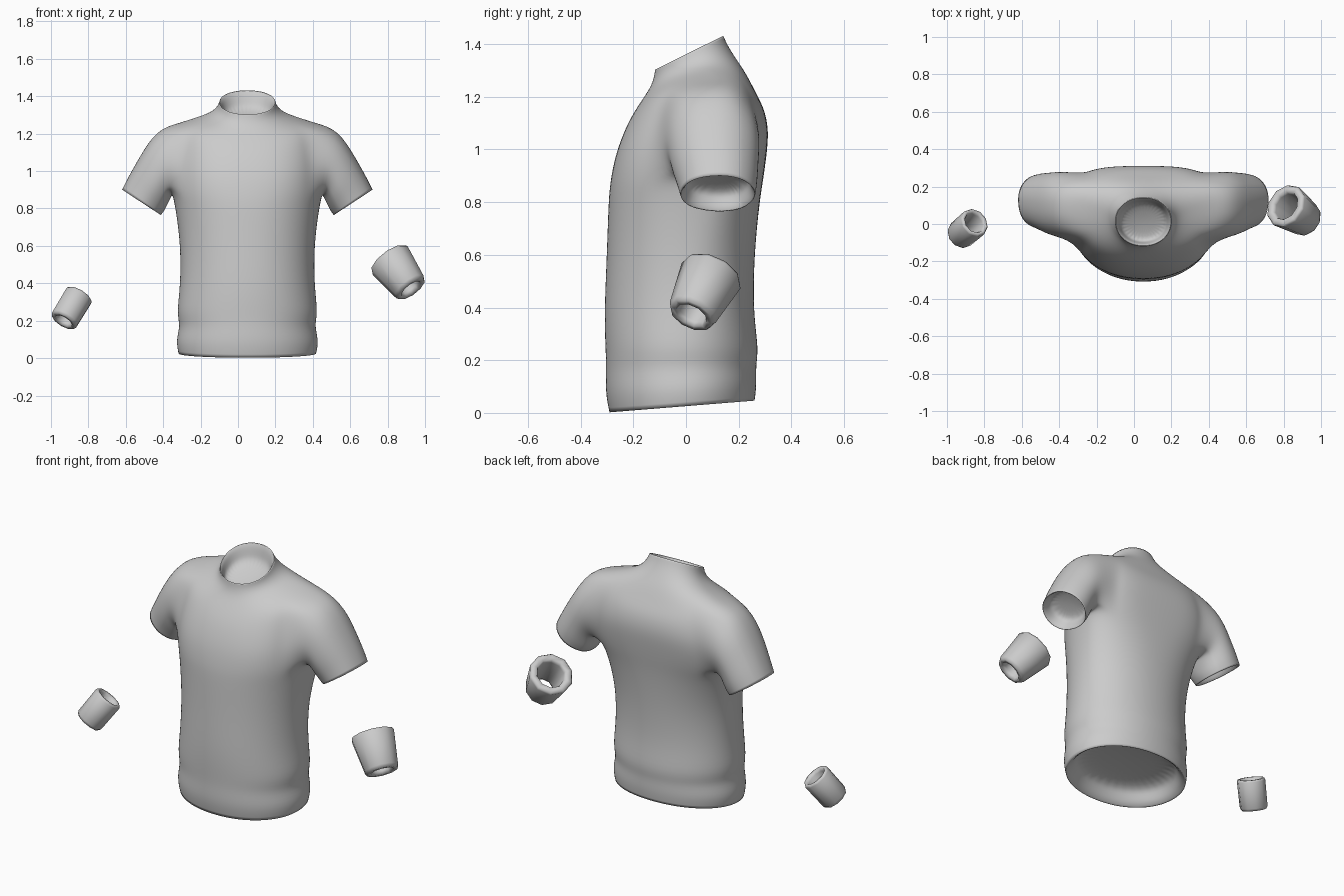
import bpy, bmesh
from math import pi, sin, cos, atan2, exp, radians
from mathutils import Vector

if "Cube" in bpy.data.objects:
    bpy.data.objects.remove(bpy.data.objects["Cube"])

CX = 0.05          # shirt centre line
N = 32             # columns around the torso


def finish(bm, name):
    bmesh.ops.recalc_face_normals(bm, faces=bm.faces[:])
    for f in bm.faces:
        f.smooth = True
    me = bpy.data.meshes.new(name)
    bm.to_mesh(me)
    bm.free()
    ob = bpy.data.objects.new(name, me)
    bpy.context.collection.objects.link(ob)
    return ob


def spow(c, e):
    return (1 if c >= 0 else -1) * abs(c) ** e


def skin(bm, a, b, skip=()):
    n = len(a)
    for i in range(n):
        if i not in skip:
            j = (i + 1) % n
            bm.faces.new((a[i], a[j], b[j], b[i]))


def recess(bm, layer, lip, inward, depth, sharp):
    """Turn an opening inwards, close it at depth and crease its lip."""
    mid = sum((v.co for v in lip), Vector()) / len(lip)
    prev = lip
    for scale, d in ((.92, .15), (.86, .5), (.76, 1)):
        ring = [bm.verts.new(mid + (v.co - mid) * scale + Vector(inward) * depth * d)
                for v in lip]
        skin(bm, prev, ring)
        prev = ring
    bm.faces.new(prev)
    for i, v in enumerate(lip):
        bm.edges.get((v, lip[(i + 1) % len(lip)]))[layer] = sharp


# Torso rings: half width, front y, back y, side y, front z, back z
TORSO = [
    (.37, -.292, .262, -.01, .0, .045),      # hem lip
    (.384, -.308, .27, -.01, .08, .11),
    (.36, -.304, .266, -.01, .17, .18),
    (.38, -.307, .278, -.01, .24, .24),
    (.36, -.312, .256, 0, .38, .38),
    (.358, -.302, .26, .01, .6, .6),
    (.385, -.296, .28, .05, .8, .8),
    (.402, -.29, .293, .08, .87, .88),       # armhole bottom
    (.402, -.274, .307, .1, .96, .98),
    (.4, -.248, .315, .11, 1.04, 1.07),
    (.39, -.217, .3, .115, 1.11, 1.15),
    (.37, -.18, .268, .11, 1.17, 1.21),      # armhole top
    (.26, -.142, .228, .09, 1.225, 1.29),
    (.188, -.128, .19, .05, 1.255, 1.345),
    (.158, -.121, .158, .03, 1.28, 1.395),
    (.15, -.118, .142, .015, 1.303, 1.433),  # neck lip
]
ARM_LO, ARM_HI = 7, 11
K0, K1 = -3, 4     # armhole columns, front to back

# Sleeve rings: top x, z, bottom x, z, centre y, half depth
SLEEVE = [
    (.485, 1.226, .405, .86, .105, .182),
    (.579, 1.075, .425, .82, .11, .17),
    (.64, .965, .44, .787, .12, .156),
    (.672, .9, .46, .762, .122, .146),
]

bm = bmesh.new()
cl = bm.edges.layers.float.new("crease_edge")

# Torso
rings = []
for a, yf, yb, cy, zf, zb in TORSO:
    lift = .06 * exp(-((zb - 1.21) / .08) ** 2)     # raises the shoulders
    chest = exp(-((zb - 1.02) / .2) ** 2)           # boxier at the chest
    ring = []
    for i in range(N):
        c, s = cos(2 * pi * i / N), sin(2 * pi * i / N)
        e = 2 / (2.1 + (1.1 if s > 0 else .4) * chest)
        y = cy + spow(s, e) * ((yb - cy) if s > 0 else (cy - yf))
        z = zf + (zb - zf) * (y - yf) / (yb - yf) + lift * c * c
        ring.append(bm.verts.new((CX + a * spow(c, e), y, z)))
    rings.append(ring)
holes = {k % N for k in range(K0, K1)} | {N // 2 - k - 1 for k in range(K0, K1)}
for r in range(len(rings) - 1):
    skin(bm, rings[r], rings[r + 1], holes if ARM_LO <= r < ARM_HI else ())
recess(bm, cl, rings[0], (0, 0, 1), .11, .7)
recess(bm, cl, rings[-1], (0, 0, -1), .1, .8)

# Sleeves grown out of the armholes
for side in (1, -1):
    path = [(ARM_LO, k) for k in range(K0, K1)]
    path += [(r, K1) for r in range(ARM_LO, ARM_HI)]
    path += [(ARM_HI, k) for k in range(K1, K0, -1)]
    path += [(r, K0) for r in range(ARM_HI, ARM_LO, -1)]
    prev = [rings[r][(k if side > 0 else N // 2 - k) % N] for r, k in path]
    angles = [atan2((v.co.z - 1.05) / .19, (v.co.y - .095) / .175) for v in prev]
    for tx, tz, bx, bz, cy, ry in SLEEVE:
        ring = []
        for t in angles:
            h = .5 + .5 * sin(t)
            ring.append(bm.verts.new((CX + side * (bx + (tx - bx) * h),
                                      cy + ry * cos(t), bz + (tz - bz) * h)))
        skin(bm, prev, ring)
        prev = ring
    recess(bm, cl, prev, (-.54 * side, 0, .84), .08, .7)

shirt = finish(bm, "shirt")
sub = shirt.modifiers.new("Subdivision", 'SUBSURF')
sub.levels = sub.render_levels = 2


# Loose wrist cuffs: hollow tapered tubes between two end points
def cuff(name, top, bottom, r_top, r_bot, in_top, in_bot, sides=10):
    bm = bmesh.new()
    top, bottom = Vector(top), Vector(bottom)
    q = (bottom - top).to_track_quat('Z', 'Y')
    profile = [(0, r_top * .94), (.06, r_top), (.92, r_bot), (1, r_bot * .9),
               (1, in_bot + .006), (.9, in_bot), (.1, in_top), (0, in_top + .008)]
    loops = []
    for t, r in profile:
        c = top.lerp(bottom, t)
        loops.append([bm.verts.new(c + q @ Vector((r * cos(2 * pi * i / sides),
                                                   r * sin(2 * pi * i / sides), 0)))
                      for i in range(sides)])
    for i in range(len(loops)):
        skin(bm, loops[i], loops[(i + 1) % len(loops)])
    ob = finish(bm, name)
    bpy.ops.object.select_all(action='DESELECT')
    ob.select_set(True)
    bpy.context.view_layer.objects.active = ob
    bpy.ops.object.shade_smooth_by_angle(angle=radians(80))


cuff("right_cuff", (.807, .1, .53), (.927, .02, .37), .122, .096, .075, .058)
cuff("left_cuff", (-.85, .01, .335), (-.933, -.062, .198), .081, .079, .055, .046)
